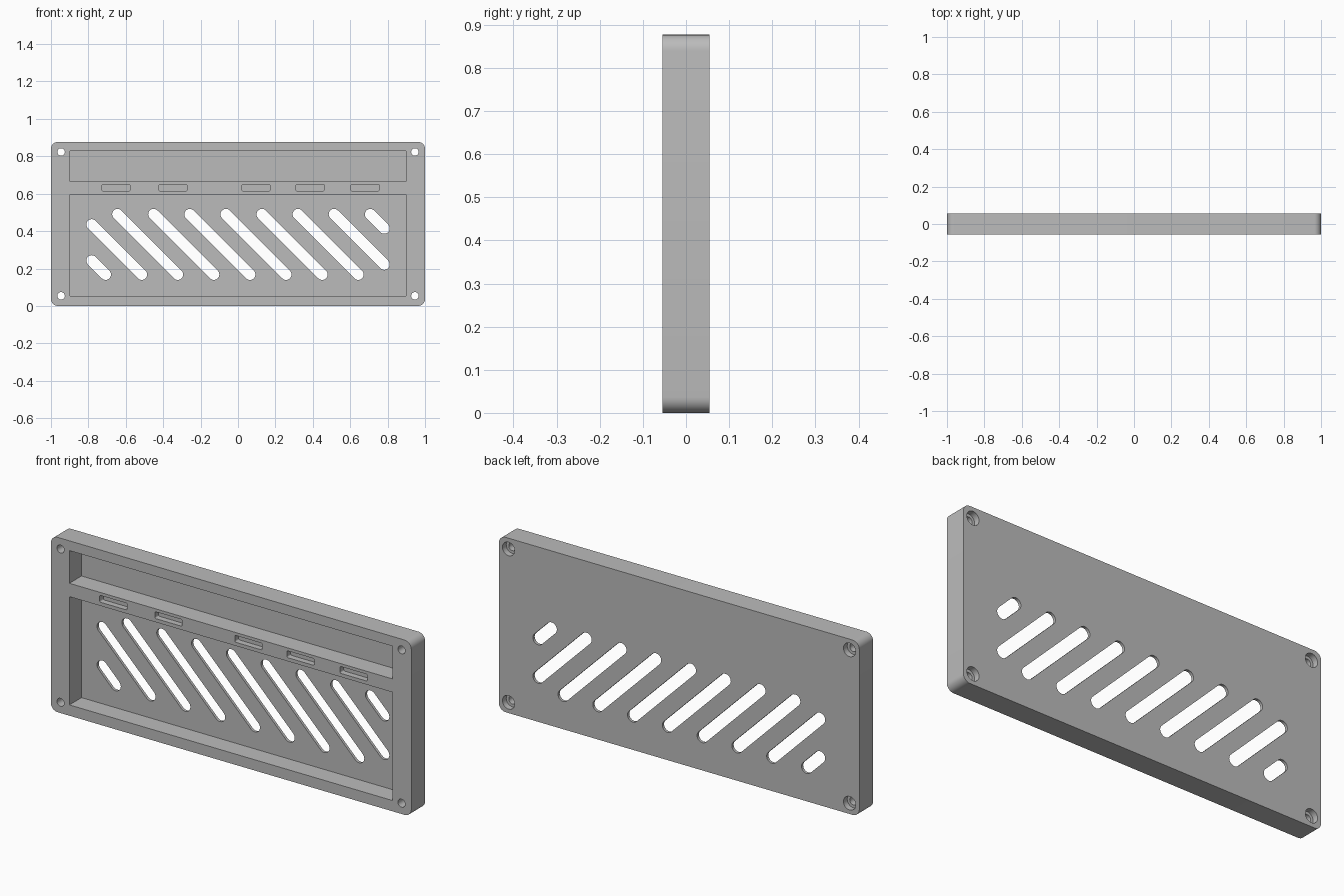
import bpy, bmesh, math
from mathutils import Vector

cube = bpy.data.objects.get("Cube")
if cube:
    bpy.data.objects.remove(cube, do_unlink=True)

HEIGHT = 0.877
FRONT, BACK = -0.055, 0.055
FLOOR = BACK - 0.014      # front surface of the thin back wall
OVER = 0.02               # cutter overshoot

grey = bpy.data.materials.new("grey_plastic")
grey.use_nodes = True
colour = (0.5, 0.5, 0.5, 1)
grey.diffuse_color = colour
grey.node_tree.nodes["Principled BSDF"].inputs["Base Color"].default_value = colour


def arc(x, z, r, start, end, steps):
    """Points on an arc in the x-z plane, angles in degrees."""
    return [(x + r * math.cos(math.radians(start + (end - start) * i / steps)),
             z + r * math.sin(math.radians(start + (end - start) * i / steps)))
            for i in range(steps + 1)]


def rounded_rect(x, z, half_w, half_h, r, steps=8):
    pts = []
    for q, (sx, sz) in enumerate([(1, 1), (-1, 1), (-1, -1), (1, -1)]):
        pts += arc(x + sx * (half_w - r), z + sz * (half_h - r), r,
                   90 * q, 90 * q + 90, steps)
    return pts


def rect(x0, x1, z0, z1):
    return [(x1, z1), (x0, z1), (x0, z0), (x1, z0)]


def circle(x, z, r, sides=32):
    return arc(x, z, r, 0, 360, sides)[:-1]


def capsule(top, bottom, r):
    """Slot outline running between two end centres."""
    d = Vector(top) - Vector(bottom)
    a = math.degrees(math.atan2(d.y, d.x))
    return arc(*top, r, a - 90, a + 90, 12) + arc(*bottom, r, a + 90, a + 270, 12)


def prisms(name, outlines, y0, y1):
    """One object made of outlines extruded from y0 to y1."""
    bm = bmesh.new()
    for pts in outlines:
        face = bm.faces.new([bm.verts.new((x, y0, z)) for x, z in pts])
        new = bmesh.ops.extrude_face_region(bm, geom=[face])["geom"]
        verts = [g for g in new if isinstance(g, bmesh.types.BMVert)]
        bmesh.ops.translate(bm, verts=verts, vec=(0, y1 - y0, 0))
    bmesh.ops.recalc_face_normals(bm, faces=bm.faces)
    mesh = bpy.data.meshes.new(name)
    bm.to_mesh(mesh)
    bm.free()
    obj = bpy.data.objects.new(name, mesh)
    mesh.materials.append(grey)
    bpy.context.collection.objects.link(obj)
    return obj


def cut(target, name, outlines, y0, y1):
    cutter = prisms(name, outlines, y0, y1)
    cutter.hide_render = True
    mod = target.modifiers.new(name, "BOOLEAN")
    mod.operation = "DIFFERENCE"
    mod.solver = "EXACT"
    mod.object = cutter
    bpy.context.view_layer.objects.active = target
    bpy.ops.object.modifier_apply(modifier=mod.name)
    bpy.data.objects.remove(cutter, do_unlink=True)


# Body with rounded corners
panel = prisms("vented_cover",
               [rounded_rect(0, HEIGHT / 2, 1, HEIGHT / 2, 0.037)], FRONT, BACK)

# Two deep front pockets with a rib between them
cut(panel, "front_pockets",
    [rect(-0.897, 0.897, 0.664, 0.828), rect(-0.897, 0.897, 0.054, 0.597)],
    FRONT - OVER, FLOOR)

# Shallow recesses along the rib
cut(panel, "rib_recesses",
    [rounded_rect(x, 0.632, 0.076, 0.017, 0.007, 4)
     for x in (-0.653, -0.347, 0.097, 0.386, 0.680)],
    FRONT - OVER, FRONT + 0.03)

# Diagonal vents, clipped at the sides of the vent area
TOP, BOTTOM, SIDE, PITCH = 0.490, 0.168, 0.782, 0.193
vents = []
for k in range(-2, 8):
    x_top = -0.644 + PITCH * k
    x0 = max(x_top, -SIDE)
    x1 = min(x_top + TOP - BOTTOM, SIDE)
    vents.append(capsule((x0, TOP - (x0 - x_top)), (x1, TOP - (x1 - x_top)), 0.029))
cut(panel, "vents", vents, FLOOR - OVER, BACK + OVER)

# Corner screw holes, counterbored from the back
corners = [(sx * 0.946, z) for sx in (-1, 1) for z in (0.054, HEIGHT - 0.054)]
cut(panel, "screw_holes", [circle(x, z, 0.02) for x, z in corners],
    FRONT - OVER, BACK + OVER)
cut(panel, "counterbores", [circle(x, z, 0.034) for x, z in corners],
    BACK - 0.03, BACK + OVER)

# Smooth the rounded walls, keep the edges sharp
bpy.ops.object.select_all(action="DESELECT")
panel.select_set(True)
bpy.context.view_layer.objects.active = panel
bpy.ops.object.shade_smooth_by_angle(angle=math.radians(30))
